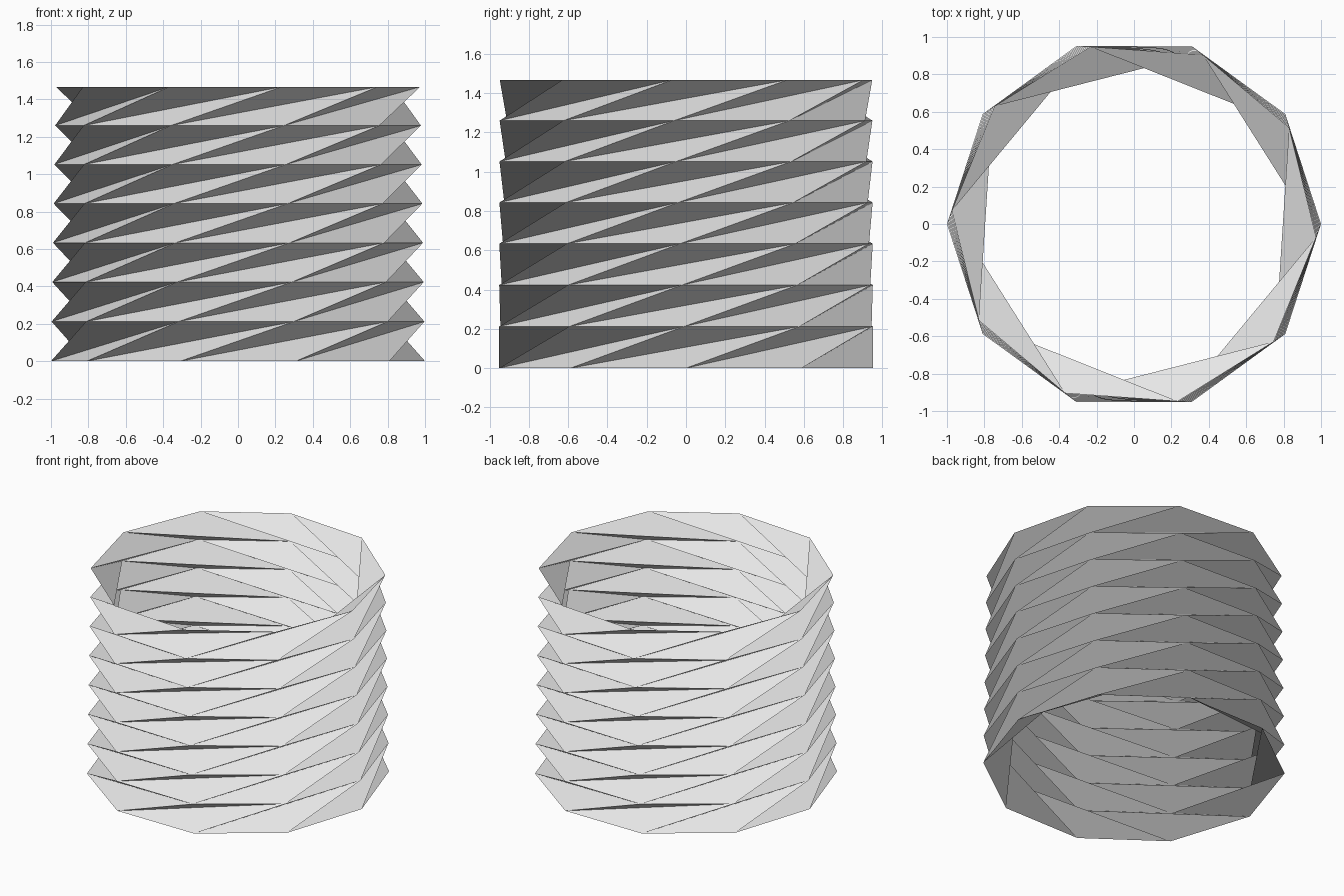
import bpy
import bmesh
from math import cos, sin, radians

if "Cube" in bpy.data.objects:
    bpy.data.objects.remove(bpy.data.objects["Cube"], do_unlink=True)

SIDES = 10
LAYERS = 7
HEIGHT = 1.467
SHRINK = 0.9966            # each ring is slightly smaller than the one below
DRIFT = radians(-0.59)     # and slightly turned
STEP = radians(360 / SIDES)

paper = bpy.data.materials.new("light_grey_paper")
paper.use_nodes = True
colour = (0.8, 0.8, 0.8, 1)
paper.diffuse_color = colour
paper.node_tree.nodes["Principled BSDF"].inputs["Base Color"].default_value = colour

# Decagon rings, with layer heights shrinking along with the radius
bm = bmesh.new()
first_height = HEIGHT / sum(SHRINK ** i for i in range(LAYERS))
rings = []
z = 0
for i in range(LAYERS + 1):
    r = SHRINK ** i
    rings.append([bm.verts.new((r * cos(k * STEP + i * DRIFT),
                                r * sin(k * STEP + i * DRIFT), z))
                  for k in range(SIDES)])
    z += first_height * r

# Twisted folds: every lower edge leans to an upper vertex two steps round
for low, high in zip(rings, rings[1:]):
    for k in range(SIDES):
        n = (k + 1) % SIDES
        t = (k + 2) % SIDES
        bm.faces.new((low[k], low[n], high[t]))
        bm.faces.new((low[k], high[t], high[n]))

mesh = bpy.data.meshes.new("folded_cylinder")
bm.to_mesh(mesh)
bm.free()
mesh.materials.append(paper)
cylinder = bpy.data.objects.new("folded_cylinder", mesh)
bpy.context.scene.collection.objects.link(cylinder)
